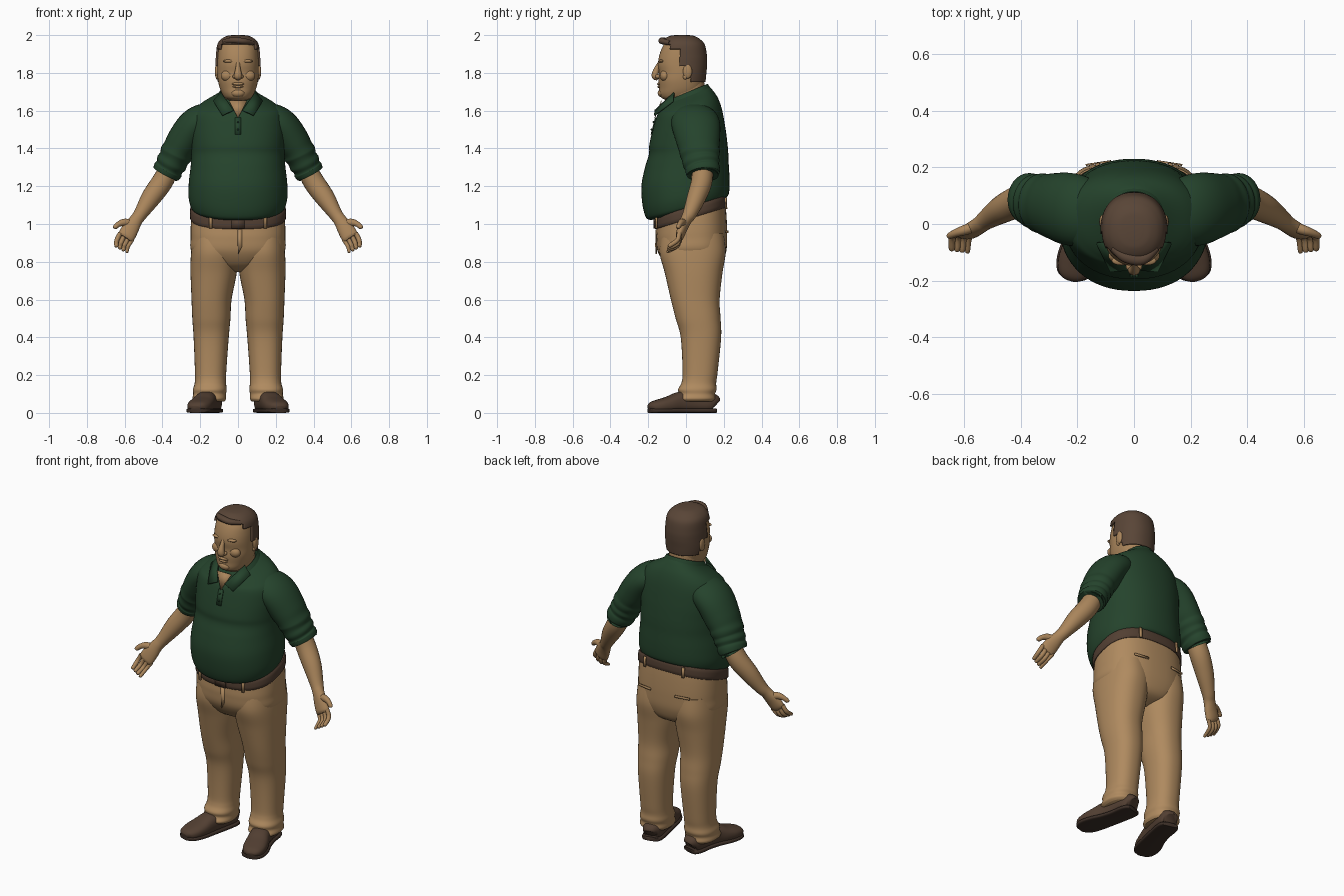
import bpy, bmesh, math
from mathutils import Vector


def material(name, rgb):
    m = bpy.data.materials.new(name)
    m.diffuse_color = (*rgb, 1)
    return m


SKIN = material("skin", (0.40, 0.235, 0.105))
PANTS = material("khaki", (0.43, 0.255, 0.115))
SHIRT = material("dark green", (0.018, 0.056, 0.025))
HAIR = material("hair brown", (0.10, 0.06, 0.038))
LEATHER = material("leather brown", (0.085, 0.05, 0.032))
SOLE = material("sole brown", (0.045, 0.028, 0.02))


def smooth_rows(rows, steps):
    # Catmull-Rom interpolation through rows of numbers
    out, n = [], len(rows)
    for i in range(n - 1):
        p = [rows[max(0, min(n - 1, i + k))] for k in (-1, 0, 1, 2)]
        for s in range(steps):
            t = s / steps
            out.append([0.5 * (2 * b + (c - a) * t + (2 * a - 5 * b + 4 * c - d) * t * t
                        + (3 * b - a - 3 * c + d) * t ** 3) for a, b, c, d in zip(*p)])
    return out + [list(rows[-1])]


def finish(name, bm, mat, mirror=False, angle=50, thick=0):
    bmesh.ops.recalc_face_normals(bm, faces=bm.faces)
    me = bpy.data.meshes.new(name)
    bm.to_mesh(me)
    bm.free()
    me.materials.append(mat)
    ob = bpy.data.objects.new(name, me)
    bpy.context.collection.objects.link(ob)
    bpy.ops.object.select_all(action='DESELECT')
    ob.select_set(True)
    bpy.context.view_layer.objects.active = ob
    bpy.ops.object.shade_smooth_by_angle(angle=math.radians(angle))
    if thick:
        so = ob.modifiers.new("thickness", 'SOLIDIFY')
        so.thickness = thick
    if mirror:
        ob.modifiers.new("mirror", 'MIRROR')
    return ob


def skin_rings(rings, caps=True):
    bm = bmesh.new()
    vs = [[bm.verts.new(p) for p in r] for r in rings]
    n = len(vs[0])
    for a, b in zip(vs, vs[1:]):
        for i in range(n):
            j = (i + 1) % n
            bm.faces.new((a[i], a[j], b[j], b[i]))
    if caps:
        bm.faces.new(vs[0])
        bm.faces.new(vs[-1])
    return bm


def outline(n, e):
    res = []
    for i in range(n):
        t = 2 * math.pi * i / n
        c, s = math.cos(t), math.sin(t)
        res.append((math.copysign(abs(c) ** (2 / e), c), math.copysign(abs(s) ** (2 / e), s)))
    return res


def stack(rows, n=48, e=2.2, steps=6):
    # rows: x centre, front z, half width, front y, back y, rise towards the back
    rings = []
    for xc, z, hw, yf, yb, dz in smooth_rows(rows, steps):
        rings.append([(xc + hw * u, (yf + yb) / 2 + (yb - yf) / 2 * v, z + dz * (v + 1) / 2)
                      for u, v in outline(n, e)])
    return skin_rings(rings)


def tube(rows, n=24, e=2, steps=6, ref=(0, 1, 0), floor=None):
    # rows: centre x, y, z, half width, half depth
    rows = smooth_rows(rows, steps)
    rings = []
    for i, (x, y, z, a, b) in enumerate(rows):
        t = Vector(rows[min(i + 1, len(rows) - 1)][:3]) - Vector(rows[max(i - 1, 0)][:3])
        side = Vector(ref).cross(t).normalized()
        deep = t.cross(side).normalized()
        ring = [Vector((x, y, z)) + side * a * u + deep * b * v for u, v in outline(n, e)]
        if floor is not None:
            for p in ring:
                p.z = max(floor, p.z)
        rings.append(ring)
    return skin_rings(rings)


def blob(name, loc, size, mat, mirror=False):
    bm = bmesh.new()
    bmesh.ops.create_uvsphere(bm, u_segments=20, v_segments=12, radius=1)
    for v in bm.verts:
        v.co = Vector([c * s + o for c, s, o in zip(v.co, size, loc)])
    return finish(name, bm, mat, mirror)


def plate(name, pts, mat, mirror=False, thick=0.008):
    bm = bmesh.new()
    bm.faces.new([bm.verts.new(p) for p in pts])
    return finish(name, bm, mat, mirror, thick=thick)


# Shirt body, with the hem rising to the back
finish("shirt_body", stack([
    (0, 1.02, .235, -.185, .21, .12), (0, 1.035, .25, -.212, .225, .12),
    (0, 1.10, .262, -.23, .23, .09), (0, 1.2, .26, -.236, .23, .05),
    (0, 1.3, .25, -.217, .226, .02), (0, 1.37, .247, -.196, .224, 0),
    (0, 1.42, .248, -.194, .22, 0), (0, 1.5, .25, -.176, .21, 0),
    (0, 1.57, .24, -.155, .192, .03), (0, 1.595, .20, -.14, .17, .07),
    (0, 1.62, .13, -.125, .14, .09), (0, 1.63, .095, -.112, .12, .10)], n=64), SHIRT)

# Sleeves with gathered folds and cuff
finish("sleeves", tube([
    (.13, .035, 1.57, .07, .105), (.19, .045, 1.55, .085, .125), (.24, .055, 1.51, .09, .127),
    (.29, .065, 1.435, .09, .115), (.315, .07, 1.395, .084, .107), (.328, .074, 1.37, .087, .106),
    (.34, .077, 1.345, .079, .098), (.352, .081, 1.322, .083, .098), (.362, .085, 1.302, .074, .09),
    (.37, .088, 1.287, .079, .092), (.382, .09, 1.265, .073, .086), (.378, .09, 1.272, .055, .065)],
    n=32, steps=5), SHIRT, mirror=True)

# Collar, open neck and placket
finish("collar_band", stack([
    (0, 1.605, .128, -.13, .142, .085), (0, 1.645, .100, -.106, .12, .09),
    (0, 1.65, .092, -.1, .112, .09), (0, 1.62, .08, -.09, .1, .09)]), SHIRT)
plate("collar_flaps", [(.088, -.06, 1.693), (.022, -.160, 1.60), (.082, -.164, 1.572),
                       (.130, -.065, 1.648)], SHIRT, mirror=True)
plate("open_neck", [(-.048, -.128, 1.652), (0, -.164, 1.56), (.048, -.128, 1.652)], SKIN, thick=.004)
plate("placket", [(-.015, -.164, 1.563), (.015, -.164, 1.563), (.015, -.187, 1.475),
                  (-.015, -.187, 1.475)], SHIRT, thick=.006)
for z, y in ((1.54, -.173), (1.5, -.183)):
    blob("shirt_button", (0, y, z), (.005, .005, .005), SHIRT)

# Trousers: hips and legs
finish("trouser_hips", stack([
    (0, .745, .03, -.03, .10, 0), (0, .78, .15, -.10, .18, 0), (0, .85, .243, -.148, .212, 0),
    (0, .92, .251, -.158, .218, .02), (0, .97, .249, -.156, .214, .08),
    (0, 1.03, .242, -.15, .205, .11)], e=2.5), PANTS)
finish("trouser_legs", stack([
    (.15, .06, .078, -.04, .145, 0), (.152, .075, .089, -.052, .157, 0),
    (.15, .10, .087, -.038, .154, 0), (.149, .125, .089, -.042, .162, 0),
    (.146, .16, .083, -.024, .160, 0), (.145, .22, .083, -.018, .168, 0),
    (.142, .4, .093, -.028, .186, 0), (.141, .5, .101, -.055, .183, 0),
    (.140, .6, .106, -.08, .178, 0), (.129, .74, .122, -.112, .193, 0),
    (.125, .85, .124, -.14, .21, 0), (.125, .95, .115, -.13, .20, 0)], e=2.3), PANTS, mirror=True)
plate("fly_flap", [(-.004, -.162, .97), (.02, -.162, .97), (.02, -.163, .88), (.0, -.16, .84)],
      PANTS, thick=.006)
plate("back_pockets", [(.08, .219, .965), (.17, .205, .965), (.17, .206, .953), (.08, .22, .953)],
      PANTS, mirror=True, thick=.006)

# Belt with buckle and loops
finish("belt", stack([
    (0, .975, .24, -.15, .205, .115), (0, .978, .254, -.166, .217, .115),
    (0, 1.03, .252, -.164, .214, .115), (0, 1.034, .24, -.15, .2, .115)], n=64, e=2.5, steps=3), LEATHER)
plate("belt_buckle", [(-.035, -.171, .975), (.035, -.171, .975), (.035, -.171, 1.03),
                      (-.035, -.171, 1.03)], LEATHER)
plate("front_belt_loops", [(.135, -.156, .975), (.15, -.151, .975), (.15, -.151, 1.05),
                           (.135, -.156, 1.05)], PANTS, mirror=True)
plate("back_belt_loops", [(.12, .211, 1.08), (.135, .207, 1.08), (.135, .204, 1.14),
                          (.12, .208, 1.14)], PANTS, mirror=True)

# Shoes, toes turned out
shoe = [(.134, .155, .045, .03, .03), (.136, .145, .052, .047, .048), (.140, .11, .057, .056, .055),
        (.152, .04, .058, .055, .056), (.170, -.03, .056, .058, .056), (.190, -.09, .044, .065, .044),
        (.206, -.14, .036, .064, .036), (.219, -.178, .029, .05, .029), (.224, -.195, .022, .026, .016)]
finish("shoes", tube(shoe, n=28, e=2.5, ref=(0, 0, 1), floor=.005), LEATHER, mirror=True)
finish("shoe_soles", tube([(x, y, .012, a + .006, .012) for x, y, z, a, b in shoe],
                          n=28, e=4, ref=(0, 0, 1), floor=0), SOLE, mirror=True)

# Forearms and palms
finish("forearms", tube([
    (.35, .088, 1.32, .05, .055), (.40, .083, 1.225, .056, .056), (.46, .055, 1.14, .052, .05),
    (.515, .02, 1.055, .037, .037), (.54, .0, 1.02, .035, .03), (.566, -.018, .98, .043, .026),
    (.59, -.033, .938, .045, .022), (.598, -.04, .925, .035, .014)]), SKIN, mirror=True)

# Fingers from little finger to index, then the thumb
for i in range(4):
    f = i / 3
    k = Vector((.559 + .064 * f, -.030 - .006 * f, .918 + .034 * f))
    tip = Vector((.588 + .056 * f, -.095 + .008 * f, .855 + .03 * f))
    mid = (k + tip) / 2 + Vector((.008, .016, -.012 if 0 < i < 3 else -.004))
    r = .0125 if i else .0105
    finish("finger", tube([(*k, r, r), (*mid, r, r), (*tip, r * .85, r * .85),
                           (*(tip + (tip - mid) * .15), r * .3, r * .3)], n=12, steps=4),
           SKIN, mirror=True)
finish("thumbs", tube([(.56, -.008, 1.00, .022, .02), (.60, -.022, 1.008, .02, .018),
                       (.63, -.032, 1.0, .015, .014), (.652, -.042, .982, .012, .011),
                       (.656, -.044, .977, .004, .004)], n=14), SKIN, mirror=True)

# Neck and head
finish("neck", stack([(0, 1.57, .085, -.09, .09, .05), (0, 1.64, .086, -.092, .10, .05),
                      (0, 1.72, .088, -.10, .098, .02), (0, 1.78, .085, -.08, .09, 0)]), SKIN)
head = [(0, 1.655, .045, -.105, .01, 0), (0, 1.668, .07, -.130, .05, 0), (0, 1.69, .085, -.141, .075, 0),
        (0, 1.72, .097, -.142, .088, 0), (0, 1.76, .106, -.145, .094, 0), (0, 1.80, .109, -.142, .098, 0),
        (0, 1.845, .109, -.148, .102, 0), (0, 1.89, .107, -.142, .101, 0), (0, 1.935, .1, -.126, .09, 0),
        (0, 1.965, .08, -.105, .065, 0), (0, 1.982, .05, -.075, .035, 0), (0, 1.987, .02, -.045, .005, 0)]
finish("head", stack(head), SKIN)

# Hair cap, cut back to the hairline
bm = stack([(x, z + (.013 if z > 1.9 else 0), w + .01, f - .012, b + .01, d)
            for x, z, w, f, b, d in head], n=96, steps=10)


def bare(c):
    low = 1.75 if c.y > .025 else 1.835 if c.y > -.035 else 1.925 if c.y > -.085 else 1.955
    return c.z < low


bmesh.ops.delete(bm, geom=[f for f in bm.faces if bare(f.calc_center_median())], context='FACES')
finish("hair", bm, HAIR, thick=.014)
finish("hair_sweep", tube([(-.075, -.085, 1.965, .012, .012), (-.03, -.118, 1.972, .018, .016),
                           (.03, -.125, 1.968, .019, .016), (.08, -.085, 1.958, .012, .012)],
                          n=16, ref=(0, 0, 1)), HAIR)

# Facial features
finish("nose", tube([(0, -.140, 1.855, .010, .008), (0, -.153, 1.825, .013, .014),
                     (0, -.163, 1.795, .020, .018), (0, -.160, 1.778, .021, .018),
                     (0, -.148, 1.767, .010, .008)], n=16), SKIN)
blob("nostrils", (.017, -.15, 1.781, ), (.012, .014, .011), SKIN, True)
blob("brows", (.045, -.130, 1.862), (.034, .016, .009), SKIN, True)
blob("eyelids", (.043, -.128, 1.838), (.018, .009, .008), SKIN, True)
blob("cheeks", (.055, -.112, 1.785), (.036, .026, .03), SKIN, True)
blob("upper_lip", (0, -.142, 1.742), (.032, .011, .008), SKIN)
blob("lower_lip", (0, -.141, 1.727), (.028, .011, .007), SKIN)
blob("chin", (0, -.128, 1.693), (.036, .022, .022), SKIN)
blob("ears", (.112, .008, 1.808), (.011, .024, .038), SKIN, True)
blob("ear_lobes", (.109, -.004, 1.779), (.009, .012, .014), SKIN, True)
